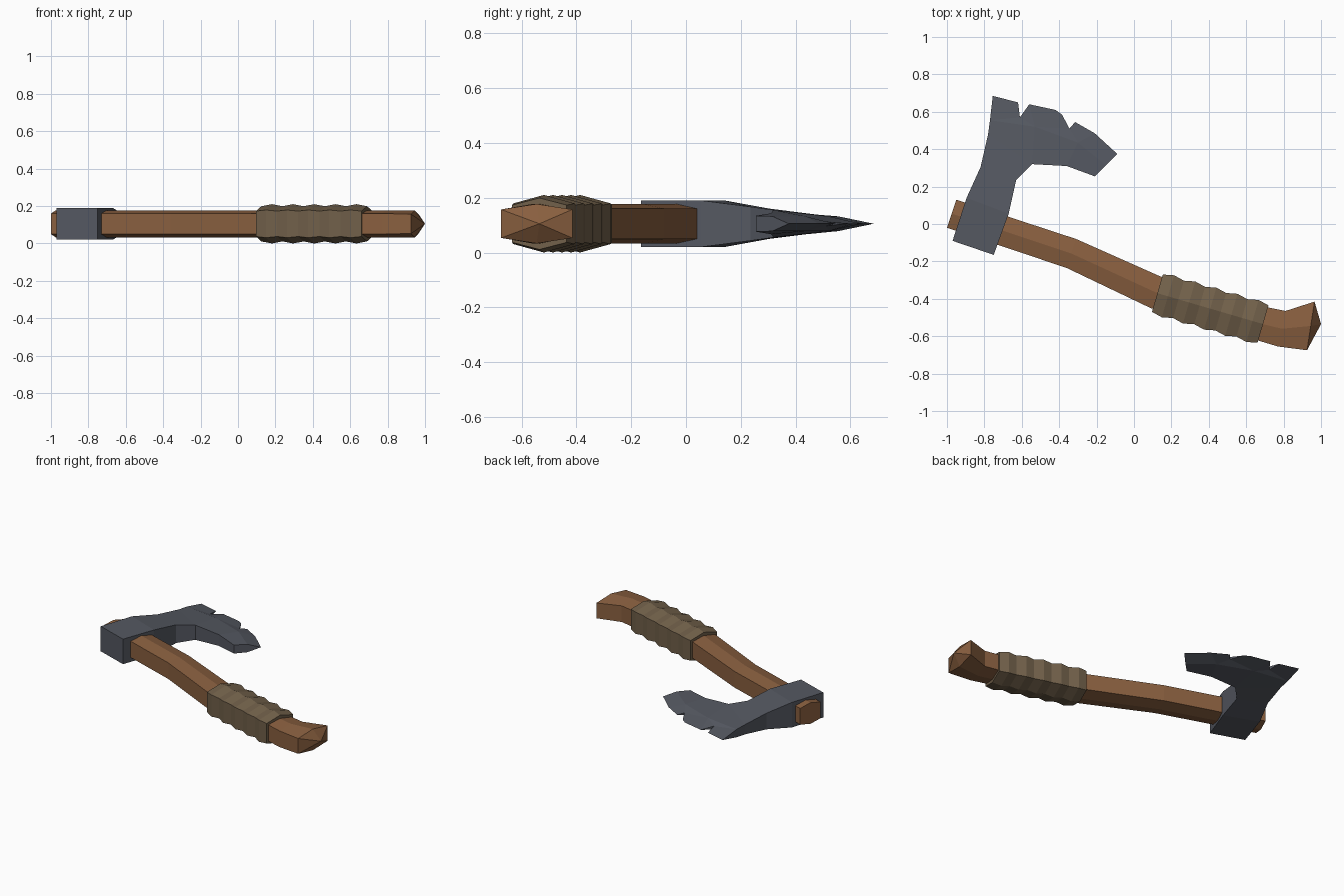
import bpy, bmesh
from mathutils import Vector

if "Cube" in bpy.data.objects:
    bpy.data.objects.remove(bpy.data.objects["Cube"])

ZC = 0.105  # height of the symmetry plane


def material(name, rgb):
    m = bpy.data.materials.new(name)
    m.diffuse_color = (*rgb, 1)
    m.use_nodes = True
    m.node_tree.nodes["Principled BSDF"].inputs["Base Color"].default_value = m.diffuse_color
    return m


def finish(name, bm, mat):
    bmesh.ops.recalc_face_normals(bm, faces=bm.faces)
    me = bpy.data.meshes.new(name)
    bm.to_mesh(me)
    bm.free()
    me.materials.append(mat)
    ob = bpy.data.objects.new(name, me)
    bpy.context.collection.objects.link(ob)
    return ob


def hex_loft(name, stations, mat, tip=None):
    """Loft six-sided sections; station = (upper xy, lower xy, side half height, ridge half height)."""
    bm = bmesh.new()
    rings = []
    for a, b, s, r in stations:
        a, b = Vector(a), Vector(b)
        m = (a + b) / 2
        sec = [(a, s), (m, r), (b, s), (b, -s), (m, -r), (a, -s)]
        rings.append([bm.verts.new((p.x, p.y, ZC + h)) for p, h in sec])
    for r0, r1 in zip(rings, rings[1:]):
        for i in range(6):
            j = (i + 1) % 6
            bm.faces.new((r0[i], r0[j], r1[j], r1[i]))
    bm.faces.new(rings[0])
    if tip:
        t = bm.verts.new((*tip, ZC))
        for i in range(6):
            bm.faces.new((rings[-1][i], rings[-1][(i + 1) % 6], t))
    else:
        bm.faces.new(rings[-1])
    return finish(name, bm, mat)


wood = material("wood", (0.25, 0.115, 0.05))
leather = material("leather", (0.165, 0.117, 0.068))
steel = material("steel", (0.09, 0.098, 0.12))

# Handle: bent hexagonal shaft with flared, pointed butt
hex_loft("handle", [
    ((-0.95, 0.13), (-1.00, -0.02), 0.055, 0.072),
    ((-0.31, -0.08), (-0.36, -0.235), 0.055, 0.072),
    ((0.14, -0.28), (0.09, -0.45), 0.055, 0.072),
    ((0.71, -0.445), (0.68, -0.628), 0.055, 0.072),
    ((0.81, -0.465), (0.77, -0.655), 0.055, 0.072),
    ((0.965, -0.415), (0.925, -0.675), 0.052, 0.072),
], wood, tip=(1.0, -0.535))

# Grip wrap: alternating ridges and valleys along the shaft
start, end = Vector((0.125, -0.37)), Vector((0.69, -0.535))
d = (end - start).normalized()
perp = Vector((-d.y, d.x))
wrap = []
for i in range(11):
    c = start.lerp(end, i / 10)
    ridge = i % 2
    w = 0.117 if ridge else 0.104
    wrap.append((c + perp * w, c - perp * w, 0.074 if ridge else 0.068,
                 0.105 if ridge else 0.094))
hex_loft("grip_wrap", wrap, leather)

# Axe head: outline points (x, y, half thickness), top faces mirrored below
P = [
    (-0.97, -0.09, .085), (-0.75, -0.165, .085),      # 0-1 poll
    (-0.895, 0.14, .085), (-0.67, 0.055, .085),       # 2-3 socket
    (-0.82, 0.305, .055), (-0.63, 0.235, .062),       # 4-5 neck
    (-0.78, 0.48, .033), (-0.545, 0.32, .05),         # 6-7 blade root
    (-0.36, 0.31, .038), (-0.21, 0.255, .029),        # 8-9 beard
    (-0.15, 0.315, .027), (-0.30, 0.435, .027),       # 10-11 bevel crease
    (-0.53, 0.52, .027), (-0.77, 0.555, .027),        # 12-13
    (-0.09, 0.375, 0), (-0.21, 0.485, 0),             # 14-15 cutting edge
    (-0.315, 0.545, 0), (-0.345, 0.51, .008),         # 16-17 small notch
    (-0.385, 0.585, 0), (-0.42, 0.61, 0), (-0.56, 0.64, 0),
    (-0.61, 0.57, .012), (-0.62, 0.65, 0),            # 21-22 large notch
    (-0.755, 0.685, 0),
]
F = [
    (0, 1, 3, 2), (2, 3, 5, 4), (4, 5, 7, 6),
    (6, 7, 12, 13), (7, 8, 11, 12), (8, 9, 10, 11),
    (10, 14, 15, 11), (11, 15, 16, 17), (11, 17, 12),
    (12, 17, 18, 19, 20), (12, 20, 21), (12, 21, 13), (13, 21, 22, 23),
]
bm = bmesh.new()
top = [bm.verts.new((x, y, ZC + h)) for x, y, h in P]
bot = [bm.verts.new((x, y, ZC - h)) for x, y, h in P]
for f in F:
    bm.faces.new([top[i] for i in f])
    bm.faces.new([bot[i] for i in reversed(f)])
edges = [(f[i], f[(i + 1) % len(f)]) for f in F for i in range(len(f))]
for a, b in edges:
    if (b, a) not in edges:  # rim
        bm.faces.new((top[b], top[a], bot[a], bot[b]))
bmesh.ops.remove_doubles(bm, verts=bm.verts, dist=0.0005)
finish("axe_head", bm, steel)
